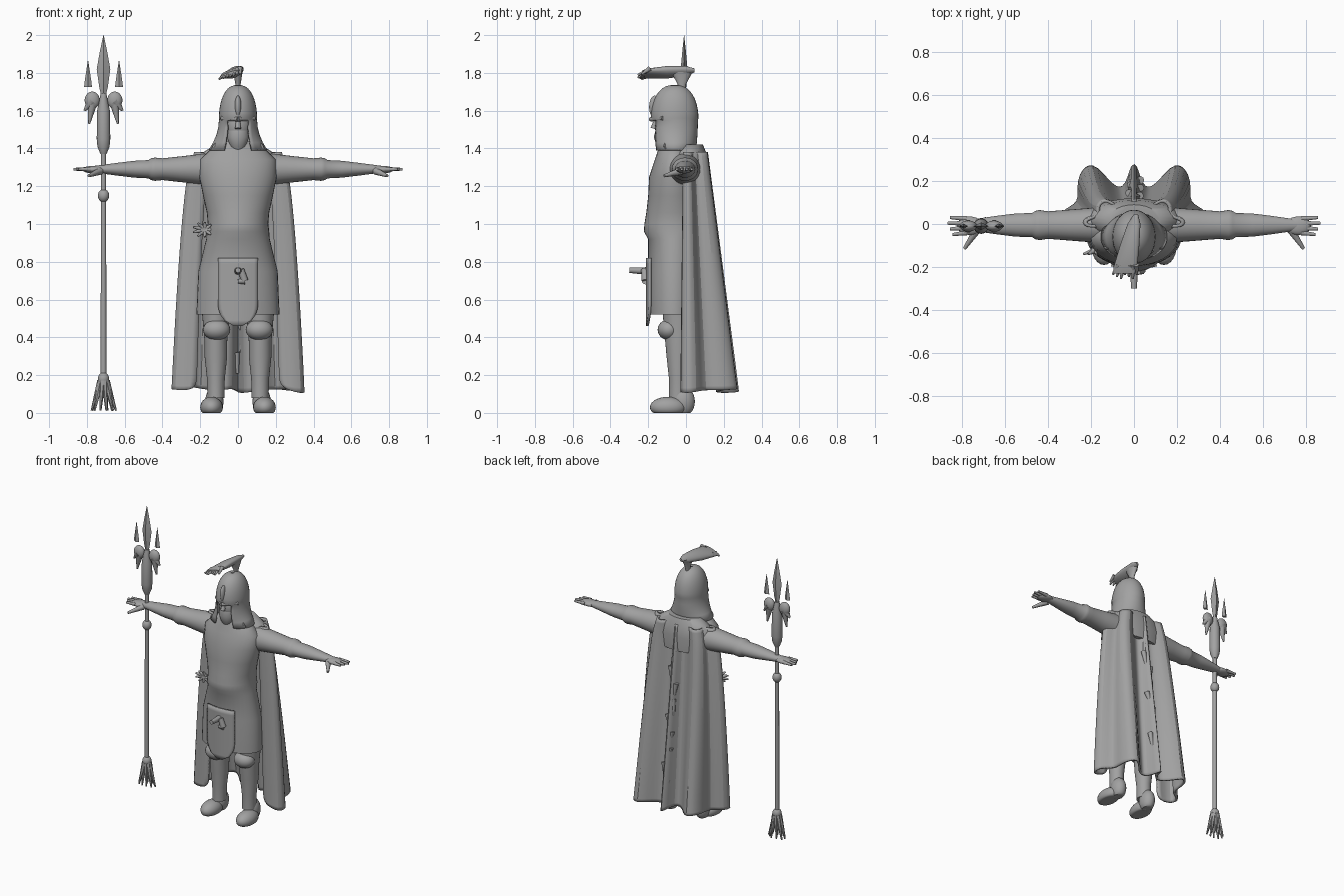
import bpy, bmesh, math, random
from math import sin, cos, tau, pi
from mathutils import Vector

random.seed(4)
if "Cube" in bpy.data.objects:
    bpy.data.objects.remove(bpy.data.objects["Cube"])

grey = bpy.data.materials.new("stone_grey")
grey.use_nodes = True
grey.diffuse_color = (.36, .36, .36, 1)
grey.node_tree.nodes["Principled BSDF"].inputs["Base Color"].default_value = grey.diffuse_color


def finish(name, bm, angle=50, thickness=0, subdivide=0):
    """Turn a bmesh into a shaded object with optional smoothing and shell."""
    bmesh.ops.remove_doubles(bm, verts=bm.verts, dist=.0005)
    bmesh.ops.recalc_face_normals(bm, faces=bm.faces)
    mesh = bpy.data.meshes.new(name)
    bm.to_mesh(mesh)
    bm.free()
    mesh.materials.append(grey)
    obj = bpy.data.objects.new(name, mesh)
    bpy.context.collection.objects.link(obj)
    if subdivide:
        smooth = obj.modifiers.new("smooth", "SUBSURF")
        smooth.levels = smooth.render_levels = subdivide
    if thickness:
        shell = obj.modifiers.new("shell", "SOLIDIFY")
        shell.thickness = thickness
        shell.offset = 0
    bpy.ops.object.select_all(action="DESELECT")
    obj.select_set(True)
    bpy.context.view_layer.objects.active = obj
    bpy.ops.object.shade_smooth_by_angle(angle=math.radians(angle))


def skin(bm, rows, closed=False):
    """Bridge rows of points with quads."""
    grid = [[bm.verts.new(point) for point in row] for row in rows]
    for low, high in zip(grid, grid[1:]):
        count = len(low)
        for i in range(count if closed else count - 1):
            j = (i + 1) % count
            bm.faces.new((low[i], low[j], high[j], high[i]))
    return grid


def loft(name, centre, rings, axis="z", sides=28, angle=50, warp=None):
    """Closed body through elliptical rings: position along the axis and two radii."""
    rows = []
    for position, radius_a, radius_b in rings:
        row = []
        for i in range(sides):
            turn = tau * i / sides
            a = centre[0] + radius_a * sin(turn)
            b = centre[1] - radius_b * cos(turn)
            point = {"x": (position, a, b), "y": (a, position, b), "z": (a, b, position)}[axis]
            row.append(warp(*point) if warp else point)
        rows.append(row)
    bm = bmesh.new()
    grid = skin(bm, rows, True)
    bm.faces.new(grid[0])
    bm.faces.new(grid[-1])
    finish(name, bm, angle)


def taper(name, start, end, thick, thin=.005, sides=10):
    """Tapered rod between two points."""
    start, end = Vector(start), Vector(end)
    way = end - start
    bm = bmesh.new()
    bmesh.ops.create_cone(bm, cap_ends=True, segments=sides, radius1=thick, radius2=thin, depth=way.length)
    bmesh.ops.rotate(bm, verts=bm.verts, matrix=way.to_track_quat("Z", "Y").to_matrix())
    bmesh.ops.translate(bm, verts=bm.verts, vec=(start + end) / 2)
    finish(name, bm)


def ball(name, centre, size):
    """Ellipsoid, flattened where it meets the ground."""
    bm = bmesh.new()
    bmesh.ops.create_uvsphere(bm, u_segments=24, v_segments=14, radius=1)
    bmesh.ops.scale(bm, verts=bm.verts, vec=size)
    bmesh.ops.translate(bm, verts=bm.verts, vec=centre)
    for vert in bm.verts:
        vert.co.z = max(vert.co.z, 0)
    finish(name, bm)


# Tunic with belt and flared skirt
loft("tunic", (0, -.065), [
    (.52, .22, .135), (.75, .21, .135), (.92, .168, .135), (.96, .165, .158), (1, .16, .155),
    (1.06, .165, .145), (1.15, .185, .135), (1.25, .205, .13), (1.34, .2, .1), (1.4, .14, .08),
    (1.44, .08, .07)], sides=36)

# Rounded front flap lying on the skirt
bm = bmesh.new()
rows = []
for k in range(13):
    width = .105 * math.sqrt(1 - max(.98 - k / 4, 0) ** 2)
    across = [width * (i / 5 - 1) for i in range(11)]
    rows.append([(x, -.07 - .135 * cos(x / .22), .46 + .03 * k) for x in across])
skin(bm, rows)
finish("front_flap", bm, thickness=.014)

# Belt hook and hip ornament
taper("hook_arm", (0, -.18, .75), (0, -.3, .755), .022, .014)
taper("hook_drop", (.015, -.22, .76), (.035, -.215, .7), .018, .02)
taper("hook_tip", (.035, -.215, .7), (0, -.215, .695), .02, .01)
for i in range(9):
    turn = tau * i / 9
    end = (-.185 + .055 * cos(turn), -.14, .97 + .04 * sin(turn))
    taper("hip_spike", (-.175, -.12, .97), end, .016)

# Cape: half hem from the front edge to the middle of the back, narrowing upwards
half_hem = [(.22, -.02), (.35, -.03), (.35, .06), (.24, .09), (.27, .2),
            (.2, .31), (.1, .16), (.03, .16), (0, .33)]
full_hem = half_hem + [(-x, y) for x, y in reversed(half_hem[:-1])]
steps = 14
rows = []
for k in range(steps + 1):
    drop = k / steps
    wide, deep = .65 + .35 * math.sqrt(drop), .4 + .6 * drop
    ragged = .02 if k == steps else 0
    rows.append([(x * wide, y * deep, 1.38 - 1.26 * drop + random.uniform(-ragged, ragged))
                 for x, y in full_hem])
bm = bmesh.new()
skin(bm, rows)
finish("cape", bm, 60, .014, 2)
loft("cape_yoke", (0, .02), [(1.2, .19, .1), (1.3, .225, .1), (1.37, .2, .09), (1.42, .12, .07)])

# Ragged strip down the back
for k in range(9):
    z, y = 1.2 - .11 * k, .12 + .012 * k
    taper("back_tatter", (.03 * sin(2 * k), y, z), (.02 * cos(k), y + .01, z - .11), .018, .008)

for side, word in ((1, "left"), (-1, "right")):
    # Leg, knee guard and boot
    loft(word + "_leg", (side * .117, -.04), [
        (.08, .045, .05), (.18, .047, .05), (.3, .06, .063), (.38, .06, .07), (.6, .08, .09)])
    ball(word + "_knee_guard", (side * .113, -.09, .44), (.072, .06, .055))
    ball(word + "_boot_heel", (side * .125, -.015, .06), (.048, .062, .08))
    ball(word + "_boot_toe", (side * .14, -.095, .03), (.06, .096, .055))
    # Sleeve with a cuff, forearm and hand
    arm = [(.1, .085), (.2, .08), (.3, .072), (.4, .064), (.44, .07), (.46, .066),
           (.475, .056), (.55, .054), (.64, .043), (.71, .033), (.76, .025)]
    loft(word + "_arm", (-.005, 1.29), [(side * x, r, r * (1.1 - x / 2)) for x, r in arm], "x")
    ball(word + "_palm", (side * .765, -.008, 1.288), (.06, .043, .02))
    for i in range(4):
        y = .025 - .022 * i
        reach = .87 - .012 * abs(i - 1)
        taper(word + "_finger", (side * .78, y, 1.29), (side * reach, y * 1.2, 1.29), .013, .007)
    taper(word + "_thumb", (side * .73, -.025, 1.28), (side * .79, -.115, 1.255), .02, .008)
    # Collar point, chest fold and brow
    taper(word + "_collar_point", (side * .12, -.09, 1.41), (side * .03, -.145, 1.345), .03)
    taper(word + "_chest_fold", (side * .16, -.11, 1.32), (side * .09, -.175, 1.2), .016)
    taper(word + "_brow", (side * .085, -.12, 1.56), (0, -.187, 1.555), .012, .012)

# Helmet: flared guard open at the face, then a closed dome
bm = bmesh.new()
shape = []
for k in range(5):
    flare = (1 - k / 4) ** 2
    shape.append((1.39 + .04 * k, .095 + .055 * flare, .117 - .01 * flare, .5 + .03 * k))
for k in range(11):
    rise = pi / 2 * k / 10
    shrink = cos(rise) ** .8 if k < 10 else .1
    shape.append((1.56 + .17 * sin(rise), .095 * shrink, .12 * shrink, 0))
rows = []
for z, wide, deep, gap in shape:
    sweep = [gap + (tau - 2 * gap) * i / 32 for i in range(33)]
    rows.append([(wide * sin(turn), -.06 - deep * cos(turn), z) for turn in sweep])
skin(bm, rows)
finish("helmet", bm, 60, .012)
ball("helmet_keel", (0, -.165, 1.62), (.018, .03, .06))

# Face with nose and beard
ball("face", (0, -.08, 1.52), (.075, .085, .1))
taper("nose", (0, -.155, 1.56), (0, -.172, 1.505), .01, .016)
loft("beard", (0, -.12), [(1.37, .012, .012), (1.41, .042, .035), (1.46, .058, .05), (1.5, .055, .04)])

# Plume: stem, swept crest leaning to one side, loose feather tips
loft("plume_stem", (0, -.022), [(1.69, .016, .02), (1.74, .014, .022), (1.81, .025, .06)], sides=16)


def lean(x, y, z):
    x += y / 5
    return x, y, z + x / 3


loft("plume_crest", (0, 1.81), [(.045, .01, .01), (0, .03, .024), (-.1, .045, .03),
                                (-.2, .055, .02), (-.23, .05, .01)], "y", 20, warp=lean)
for i in range(7):
    x = -.09 + .017 * i
    tip = (x * 1.1, -.235 - .01 * (i % 3), 1.79 + x / 4)
    taper("plume_tip", (x * .8, -.19, 1.82 + x / 3), tip, .014)

# Spear: shaft with knots, bristle foot, barrel and forked head
spear_x, spear_y = -.712, -.01
spear = (spear_x, spear_y)
taper("spear_shaft", (*spear, .15), (*spear, 1.42), .015, .014, 16)
for z in (.18, 1.15):
    ball("shaft_knot", (*spear, z), (.03, .03, .035))
for i in range(10):
    turn = tau * i / 10
    across, along = cos(turn), sin(turn)
    reach = random.uniform(.045, .068)
    taper("foot_bristle", (spear_x + across / 60, spear_y + along / 60, .17),
          (spear_x + across * reach, spear_y + along * reach * .6, .012), .017, sides=6)
barrel = [(1.37, .016), (1.41, .032), (1.45, .036), (1.6, .034), (1.69, .015)]
loft("spear_barrel", spear, [(z, r, r) for z, r in barrel], sides=16)
blade = [(1.68, .012), (1.72, .022), (1.82, .036), (1.91, .02), (2, .001)]
loft("spear_blade", spear, [(z, r, r / 2) for z, r in blade], sides=4, angle=20)
for side in (1, -1):
    def beside(offset, z):
        return spear_x + side * offset, spear_y, z

    ball("head_lobe", beside(.06, 1.655), (.04, .026, .046))
    taper("head_fang", beside(.06, 1.63), beside(.076, 1.53), .024)
    taper("head_barb", beside(.06, 1.65), beside(.102, 1.6), .03)
    loft("side_prong", beside(.082, 0)[:2], [(1.725, .021, .012), (1.76, .017, .01), (1.865, .001, .001)],
         sides=4, angle=20)
